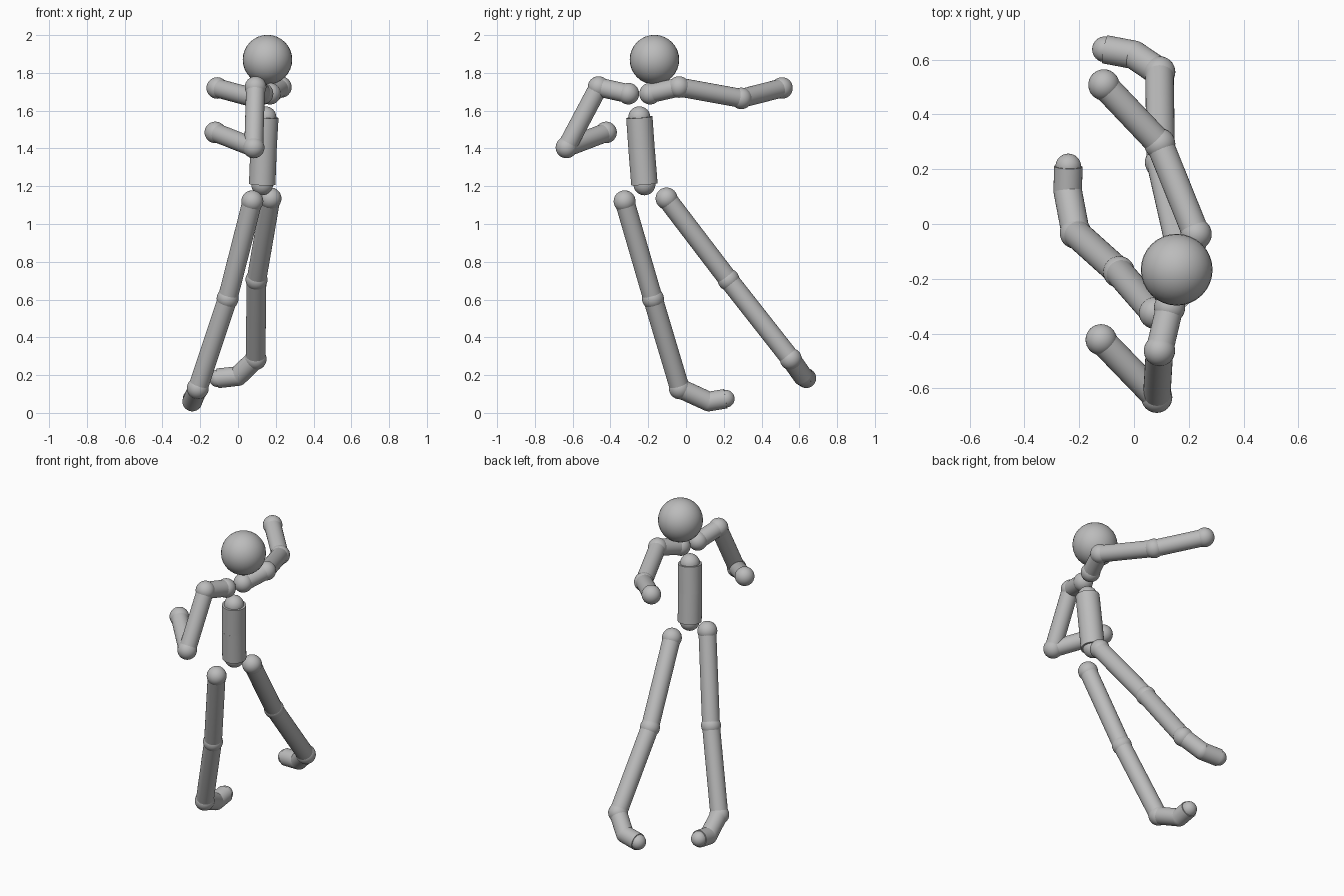
import bpy
from mathutils import Vector

if "Cube" in bpy.data.objects:
    bpy.data.objects.remove(bpy.data.objects["Cube"])

grey = bpy.data.materials.new("plain grey")
grey.diffuse_color = (0.5, 0.5, 0.5, 1)
grey.use_nodes = True
grey.node_tree.nodes["Principled BSDF"].inputs["Base Color"].default_value = grey.diffuse_color


def finish(name):
    ob = bpy.context.object
    ob.name = name
    ob.data.materials.append(grey)
    bpy.ops.object.shade_smooth_by_angle()
    return ob


def ball(name, centre, radius):
    bpy.ops.mesh.primitive_uv_sphere_add(segments=32, ring_count=16, radius=radius, location=centre)
    finish(name)


def tube(name, start, end, radius):
    a, b = Vector(start), Vector(end)
    bpy.ops.mesh.primitive_cylinder_add(vertices=32, radius=radius, depth=(b - a).length,
                                        location=(a + b) / 2)
    bpy.context.object.rotation_euler = (b - a).to_track_quat('Z', 'Y').to_euler()
    finish(name)


def chain(label, joints, bones, tube_radii, ball_radii):
    """Ball at every joint, tube between neighbouring joints."""
    for i, (p, r) in enumerate(zip(joints, ball_radii)):
        ball(f"{label}_joint_{i + 1}", p, r)
    for bone, a, b, r in zip(bones, joints, joints[1:], tube_radii):
        tube(f"{label}_{bone}", a, b, r)


# head
ball("head", (0.156, -0.167, 1.87), 0.131)

# torso
chain("torso", [(0.145, -0.247, 1.565), (0.135, -0.235, 1.395), (0.128, -0.22, 1.21)],
      ["chest", "belly"], [0.07, 0.07], [0.058, 0.07, 0.058])

# arms: collar, shoulder, elbow, hand
arm_bones = ["collar", "upper_arm", "forearm"]
arms = {
    "left_arm": [(0.17, -0.19, 1.69), (0.227, -0.037, 1.725), (0.094, 0.293, 1.665), (-0.11, 0.508, 1.72)],
    "right_arm": [(0.13, -0.305, 1.69), (0.093, -0.463, 1.725), (0.083, -0.633, 1.405), (-0.12, -0.423, 1.485)],
}
for label, joints in arms.items():
    chain(label, joints, arm_bones, [0.05] * 3, [0.057] * 4)

# legs: hip, knee, ankle, ball of foot, toe
leg_bones = ["thigh", "shin", "foot", "toe"]
legs = {
    "left_leg": [(0.172, -0.103, 1.135), (0.098, 0.225, 0.705), (0.093, 0.555, 0.285),
                 (0.0, 0.618, 0.195), (-0.106, 0.638, 0.183)],
    "right_leg": [(0.076, -0.325, 1.12), (-0.055, -0.175, 0.605), (-0.213, -0.033, 0.13),
                  (-0.242, 0.12, 0.06), (-0.24, 0.21, 0.075)],
}
for label, joints in legs.items():
    chain(label, joints, leg_bones, [0.052] * 4, [0.058, 0.058, 0.058, 0.052, 0.047])
